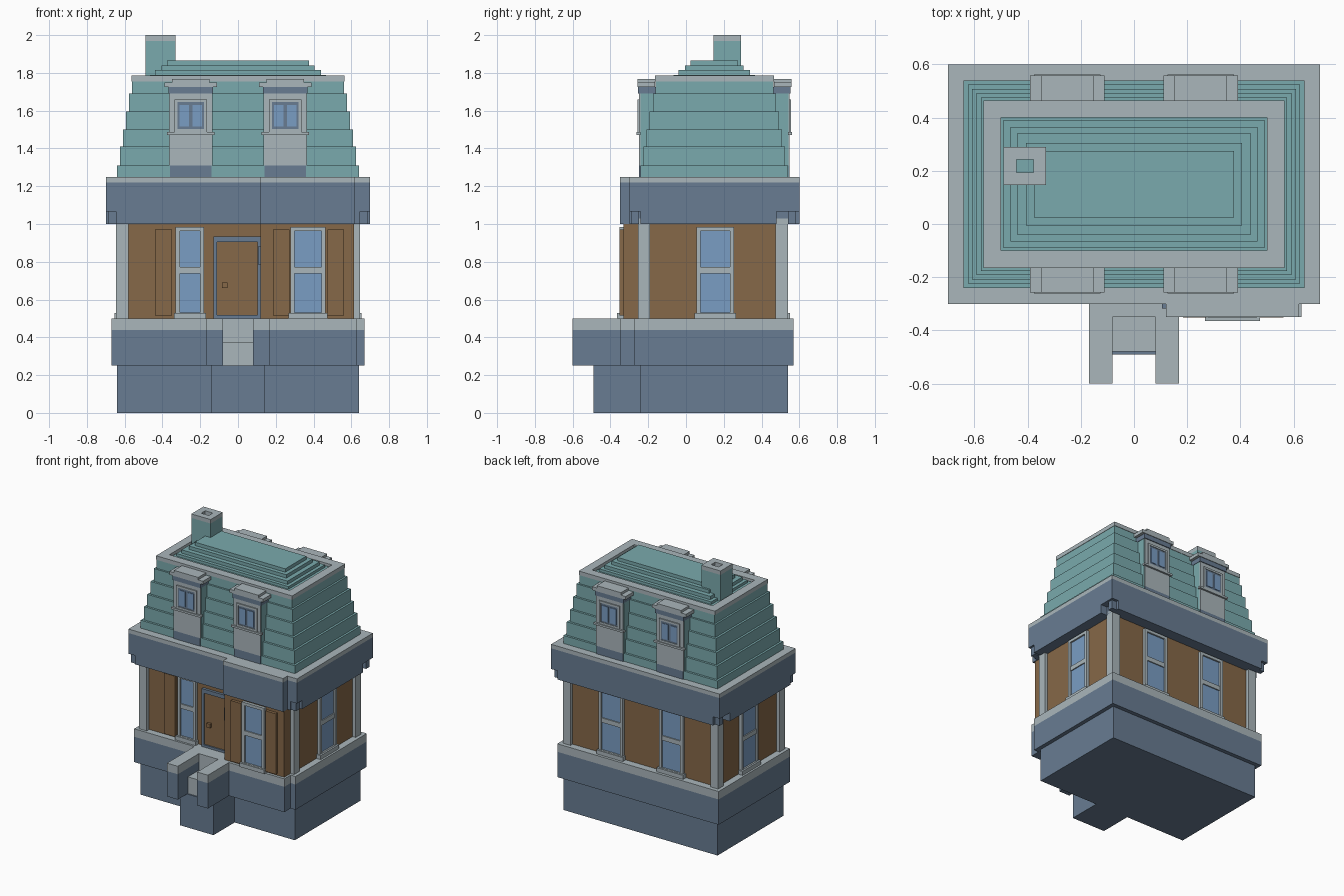
import bpy, bmesh
from math import pi
from mathutils import Matrix, Vector

cube = bpy.data.objects.get("Cube")
if cube:
    bpy.data.objects.remove(cube, do_unlink=True)


def lin(c):
    c /= 255
    return c / 12.92 if c <= 0.04045 else ((c + 0.055) / 1.055) ** 2.4


def material(name, *rgb):
    m = bpy.data.materials.new(name)
    col = [lin(c) for c in rgb] + [1]
    m.use_nodes = True
    m.diffuse_color = col
    m.node_tree.nodes["Principled BSDF"].inputs["Base Color"].default_value = col
    return m


SLATE = material("slate_blue", 104, 124, 146)
STONE = material("pale_stone", 170, 182, 187)
TEAL = material("teal_roof", 122, 170, 173)
BROWN = material("brown_wall", 134, 104, 72)
GLASS = material("blue_glass", 122, 157, 196)
HERE = Matrix.Identity(4)


def part(name, mat, *boxes, place=HERE):
    """One object made of boxes, each given as x0, x1, y0, y1, z0, z1."""
    bm = bmesh.new()
    for b in boxes:
        lo, hi = Vector(b[0::2]), Vector(b[1::2])
        size = Matrix.Diagonal((*(hi - lo), 1))
        bmesh.ops.create_cube(bm, size=1, matrix=place @ Matrix.Translation((lo + hi) / 2) @ size)
    me = bpy.data.meshes.new(name)
    bm.to_mesh(me)
    bm.free()
    me.materials.append(mat)
    ob = bpy.data.objects.new(name, me)
    bpy.context.collection.objects.link(ob)
    return ob


def frame(x, z0, z1, t, y0, y1, t_top=None):
    """Four bars around an upright opening centred on x = 0."""
    tt = t_top or t
    return [(-x, t - x, y0, y1, z0, z1), (x - t, x, y0, y1, z0, z1),
            (t - x, x - t, y0, y1, z0, z0 + t), (t - x, x - t, y0, y1, z1 - tt, z1)]


def wall_place(x, y, turn=0):
    return Matrix.Translation((x, y, 0)) @ Matrix.Rotation(turn, 4, 'Z')


# Foundation and plinth
part("foundation", SLATE, (-.64, .64, -.24, .54, 0, .25), (-.14, .14, -.49, -.24, 0, .25))
for name, mat, z0, z1 in (("plinth", SLATE, .25, .44), ("plinth_cap", STONE, .44, .5)):
    part(name, mat, (-.67, .67, -.275, .57, z0, z1), (.17, .63, -.35, -.275, z0, z1))
    # Stair side walls
    part("stair_" + name, mat, *[(x, x + .09, -.6, -.275, z0, z1) for x in (-.17, .08)])
part("stair_steps", STONE, (-.08, .08, -.35, -.275, .25, .5), (-.08, .08, -.48, -.35, .25, .375))

# Walls, bay and corner columns
part("walls", BROWN, (-.62, .62, -.225, .515, .5, 1))
part("bay_wall", BROWN, (.12, .615, -.33, -.225, .5, 1))
part("corner_columns", STONE, *[
    (min(s * .58, s * .645), max(s * .58, s * .645), y, y + .065, .5, 1.03)
    for s in (-1, 1) for y in (-.255, .475)])

# Cornice: corners of the lower course are notched around small brackets
part("cornice", SLATE, (-.7, .7, -.3, .6, 1.065, 1.22), (-.645, .645, -.3, .6, 1, 1.065),
     (-.7, .7, -.24, .48, 1, 1.065), (.12, .62, -.35, -.3, 1, 1.22))
part("cornice_brackets", SLATE, *[
    (x - .02, x + .02, y - .02, y + .02, 1, 1.065) for x in (-.665, .665) for y in (-.27, .56)])
part("cornice_cap", STONE, (-.7, .7, -.3, .6, 1.22, 1.25), (.12, .62, -.35, -.3, 1.22, 1.25))


# Sash windows
def window(name, w, place):
    part(name + "_frame", STONE, *frame(w, .51, .985, .022, -.022, 0),
         (.02 - w, w - .02, -.018, 0, .738, .772),
         (-w - .01, w + .01, -.035, 0, .5, .53), place=place)
    part(name + "_glass", GLASS, (.02 - w, w - .02, -.01, 0, .53, .97), place=place)


window("front_window", .075, wall_place(-.255, -.225))
window("bay_window", .093, wall_place(.37, -.33))
window("left_window", .1, wall_place(.62, .155, pi / 2))
window("right_window", .1, wall_place(-.62, .155, -pi / 2))
for x in (-.25, .25):
    window("back_window", .1, wall_place(x, .515, pi))

part("shutters", BROWN, (-.44, -.35, -.25, -.225, .515, .97),
     *[(x, x + .088, -.352, -.33, .515, .97) for x in (.185, .473)])

# Door
door = wall_place(-.005, -.225)
part("door_frame", SLATE, *frame(.125, .5, .935, .018, -.02, 0, .03), place=door)
part("door", BROWN, (-.107, .107, -.01, 0, .5, .905), place=door)
part("door_knob", BROWN, (-.08, -.05, -.03, 0, .66, .69), place=door)
part("wall_lamp", SLATE, (.105, .12, -.318, -.3, .785, .88))

# Mansard roof in stepped courses
levels = (1.25, 1.31, 1.41, 1.5, 1.595, 1.69, 1.755)
part("roof_courses", TEAL, *[
    (d - .64, .64 - d, d - .24, .54 - d, levels[i], levels[i + 1])
    for i, d in enumerate((0, .016, .032, .048, .064, .078))])
part("roof_rim", STONE, (-.565, .565, -.165, -.1, 1.755, 1.785), (-.565, .565, .4, .465, 1.755, 1.785),
     (-.565, -.5, -.1, .4, 1.755, 1.785), (.5, .565, -.1, .4, 1.755, 1.785))
tops = (1.755, 1.77, 1.79, 1.815, 1.84, 1.865)
part("roof_crown", TEAL, *[
    (d - .49, .49 - d, d - .09, .39 - d, tops[i], tops[i + 1])
    for i, d in enumerate((0, .025, .05, .085, .115))])

# Chimney with open flue
chimney = wall_place(-.41, .218)
part("chimney", TEAL, (-.08, .08, -.072, .072, 1.755, 1.97), place=chimney)
part("chimney_cap", STONE, (-.08, -.032, -.072, .072, 1.97, 2), (.032, .08, -.072, .072, 1.97, 2),
     (-.032, .032, -.072, -.024, 1.97, 2), (-.032, .032, .024, .072, 1.97, 2), place=chimney)


# Dormers
def dormer(place):
    part("dormer_body", TEAL, (-.115, .115, -.002, .1, 1.25, 1.7), place=place)
    part("dormer_foot", SLATE, (-.11, .11, -.008, 0, 1.25, 1.31), place=place)
    part("dormer_front", STONE, (-.112, .112, -.008, 0, 1.31, 1.69),
         (-.125, .125, -.022, 0, 1.472, 1.487), place=place)
    part("dormer_window_surround", STONE, *frame(.085, 1.487, 1.66, .015, -.016, 0), place=place)
    part("dormer_window_frame", SLATE, (-.07, .07, -.012, 0, 1.502, 1.645), place=place)
    part("dormer_glass", GLASS, *[(x - .025, x + .025, -.016, 0, 1.515, 1.63) for x in (-.034, .034)],
         place=place)
    part("dormer_eave", SLATE, (-.118, .118, -.014, .09, 1.69, 1.725), place=place)
    part("dormer_cap", STONE, (-.14, .14, -.018, .075, 1.725, 1.75),
         (-.1, .1, -.018, .075, 1.75, 1.768), place=place)


for x in (-.25, .25):
    dormer(wall_place(x, -.24))
    dormer(wall_place(x, .54, pi))
